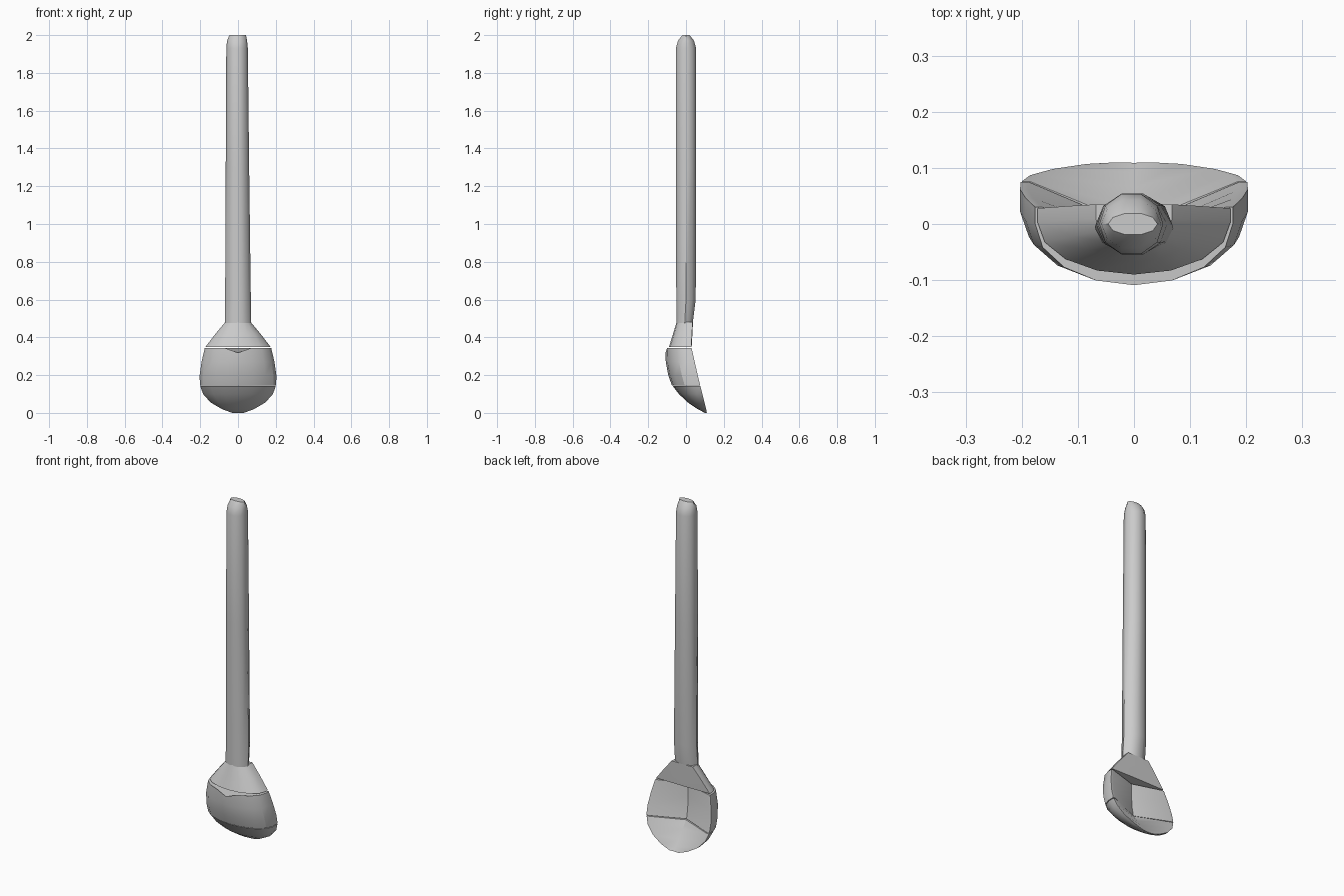
import bpy, bmesh, math

cube = bpy.data.objects.get("Cube")
if cube:
    bpy.data.objects.remove(cube, do_unlink=True)

grey = bpy.data.materials.new("plain_grey")
grey.use_nodes = True
colour = (0.6, 0.6, 0.6, 1)
grey.diffuse_color = colour
grey.node_tree.nodes["Principled BSDF"].inputs["Base Color"].default_value = colour


def loft(name, rings, angle=30):
    """Skin a stack of equal-length point rings and cap both ends."""
    bm = bmesh.new()
    rows = [[bm.verts.new(p) for p in ring] for ring in rings]
    n = len(rows[0])
    for low, high in zip(rows, rows[1:]):
        for i in range(n):
            j = (i + 1) % n
            bm.faces.new((low[i], low[j], high[j], high[i]))
    bm.faces.new(rows[0])
    bm.faces.new(rows[-1])
    bmesh.ops.recalc_face_normals(bm, faces=bm.faces)
    mesh = bpy.data.meshes.new(name)
    bm.to_mesh(mesh)
    bm.free()
    mesh.materials.append(grey)
    obj = bpy.data.objects.new(name, mesh)
    bpy.context.collection.objects.link(obj)
    bpy.ops.object.select_all(action='DESELECT')
    obj.select_set(True)
    bpy.context.view_layer.objects.active = obj
    bpy.ops.object.shade_smooth_by_angle(angle=math.radians(angle))
    return obj


def oval(z, cx, cy, rx, ry, sides=10):
    """Horizontal oval ring."""
    turn = math.tau / sides
    return [(cx + rx * math.cos(i * turn), cy + ry * math.sin(i * turn), z)
            for i in range(sides)]


def scoop(z, width, front, rim, hollow, side, steps=8):
    """Rounded front arc between two rim corners, with a V-shaped back."""
    shoulder = rim - side
    ring = [(-width, rim, z)]
    for i in range(steps + 1):
        a = math.pi * (i / steps - 0.5)
        ring.append((width * math.sin(a), shoulder + (front - shoulder) * math.cos(a), z))
    ring += [(width, rim, z), (width * 0.93, rim, z), (0, hollow, z), (-width * 0.93, rim, z)]
    return ring


# Long handle with a rounded end
loft("handle", [
    oval(0.475, 0, -0.007, 0.07, 0.045),
    oval(0.6, 0, 0, 0.068, 0.054),
    oval(1.3, -0.003, 0, 0.062, 0.057),
    oval(1.93, -0.005, 0, 0.057, 0.056),
    oval(1.97, -0.005, 0, 0.053, 0.045),
    oval(2.0, -0.002, 0, 0.044, 0.02),
], 40)

# Flared neck
loft("neck", [
    scoop(0.35, 0.172, -0.09, 0.028, 0.03, 0.025),
    scoop(0.42, 0.118, -0.068, 0.032, 0.034, 0.025),
    scoop(0.48, 0.068, -0.05, 0.035, 0.037, 0.025),
])

# Upper bowl, hollow at the back, with a small nick in the front edge
upper = [
    scoop(0.146, 0.202, -0.075, 0.075, -0.005, 0.04),
    scoop(0.2, 0.203, -0.094, 0.062, -0.015, 0.04),
    scoop(0.27, 0.193, -0.107, 0.046, -0.02, 0.04),
    scoop(0.343, 0.176, -0.109, 0.03, -0.02, 0.03),
]
x, y, z = upper[-1][5]
upper[-1][5] = (x, y, z - 0.025)
loft("upper_bowl", upper)

# Bowl tip, shallow at the back
loft("bowl_tip", [
    scoop(0.0, 0.03, 0.1, 0.11, 0.109, 0.005),
    scoop(0.02, 0.085, 0.062, 0.107, 0.093, 0.01),
    scoop(0.055, 0.145, 0.01, 0.098, 0.066, 0.02),
    scoop(0.1, 0.185, -0.038, 0.087, 0.03, 0.03),
    scoop(0.142, 0.2, -0.07, 0.076, 0.0, 0.04),
])
